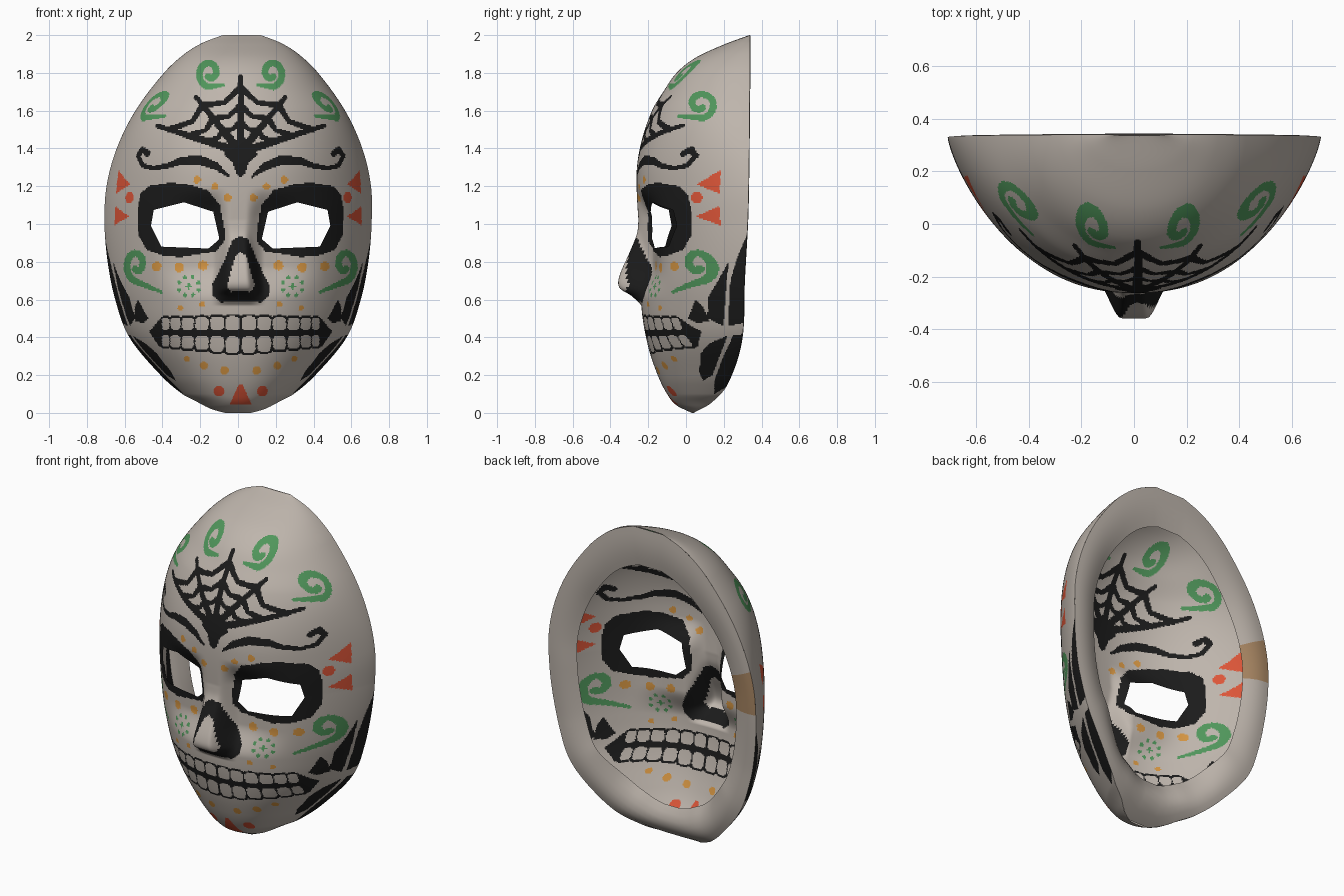
import bpy, bmesh, math

if "Cube" in bpy.data.objects:
    bpy.data.objects.remove(bpy.data.objects["Cube"])

# ---- colours
def mat(name, rgb):
    m = bpy.data.materials.new(name)
    m.diffuse_color = (*rgb, 1)
    m.use_nodes = True
    m.node_tree.nodes["Principled BSDF"].inputs["Base Color"].default_value = m.diffuse_color
    return m

MATS = [mat("bone", (.515, .462, .413)), mat("black", (.011, .011, .011)),
        mat("green", (.08, .305, .105)), mat("orange", (.66, .30, .055)),
        mat("red", (.72, .092, .04)), mat("tan", (.41, .25, .13))]
BONE, BLACK, GREEN, ORANGE, RED, TAN = range(6)
MID = .014                      # centre line of the painting

# ---- smooth profile curves over height
def curve(pts):
    n = len(pts)
    sl = []
    for i in range(n):
        p, q = pts[max(i - 1, 0)], pts[min(i + 1, n - 1)]
        sl.append((q[1] - p[1]) / (q[0] - p[0]))

    def f(z):
        z = min(max(z, pts[0][0]), pts[-1][0])
        i = 0
        while i < n - 2 and z > pts[i + 1][0]:
            i += 1
        (a, u), (b, v) = pts[i], pts[i + 1]
        h = b - a
        t = (z - a) / h
        return (u * (1 + 2 * t) * (1 - t) ** 2 + sl[i] * h * t * (1 - t) ** 2
                + v * t * t * (3 - 2 * t) + sl[i + 1] * h * t * t * (t - 1))
    return f

def ramp(v, a, b):
    t = min(max((v - a) / (b - a), 0), 1)
    return t * t * (3 - 2 * t)

half_width = curve([(0, .07), (.02, .14), (.06, .22), (.1, .295), (.2, .41), (.4, .575), (.6, .65),
                    (.8, .69), (1, .707), (1.2, .70), (1.4, .65), (1.6, .555), (1.8, .408),
                    (1.9, .302), (1.96, .205), (2, .1)])
front_y = curve([(0, .03), (.04, -.05), (.1, -.1), (.2, -.15), (.35, -.2), (.55, -.235), (.9, -.245),
                 (1.25, -.262), (1.42, -.24), (1.6, -.18), (1.7, -.12), (1.8, -.05), (1.88, .05),
                 (1.95, .2), (2, .335)])
rim_y = curve([(0, .04), (.05, .13), (.15, .22), (.38, .295), (.7, .31), (1.1, .33), (2, .34)])
nose_h = curve([(.57, 0), (.62, .05), (.66, .11), (.72, .112), (.85, .055), (.95, .012), (1.02, 0)])
nose_w = curve([(.57, .15), (.7, .14), (.9, .085), (1.02, .07)])

def lean(z):
    return .02 * max(z - 1, 0)

def surf_y(x, z):
    a = abs(x - lean(z))
    t = min(a / half_width(z), 1)
    yr, k = rim_y(z), ramp(z, 1.15, 1.65)
    y = yr - (yr - front_y(z)) * (1 - t ** (2.3 - .3 * k)) ** (.77 - .27 * k)
    # sockets and cheeks sink beside the nose
    y += .06 * ramp(z, .6, .78) * ramp(z, 1.2, 1.03) * ramp(a, .04, .14) * ramp(a, .46, .16)
    if .57 < z < 1.02:
        w = nose_w(z)
        y -= max(nose_h(z), 0) * ramp(w - a, 0, w * .65)
    return y

# ---- painted shapes: (side view?, bounds, test, colour); the first hit wins
paint = []

def inside(pts, u, v):
    hit = False
    for (a, b), (c, d) in zip(pts, pts[1:] + pts[:1]):
        if (b > v) != (d > v) and u < (c - a) * (v - b) / (d - b) + a:
            hit = not hit
    return hit

def nearest(p, q, u, v):
    dx, dz = q[0] - p[0], q[1] - p[1]
    t = min(max(((u - p[0]) * dx + (v - p[1]) * dz) / (dx * dx + dz * dz + 1e-12), 0), 1)
    px, pz = p[0] + t * dx, p[1] + t * dz
    return math.hypot(u - px, v - pz), t, px, pz

def add(col, pts, test, pad=0, side=False):
    us, vs = [p[0] for p in pts], [p[1] for p in pts]
    paint.append((side, (min(us) - pad, max(us) + pad, min(vs) - pad, max(vs) + pad), test, col))

def poly(col, pts, side=False):
    add(col, pts, lambda u, v: inside(pts, u, v), 0, side)

def dot(col, u0, v0, r, side=False):
    add(col, [(u0, v0)], lambda u, v: math.hypot(u - u0, v - v0) < r, r, side)

def stroke(col, pts, widths, side=False):
    def test(u, v):
        for i in range(len(pts) - 1):
            d, t, _, _ = nearest(pts[i], pts[i + 1], u, v)
            if d < widths[i] + t * (widths[i + 1] - widths[i]):
                return True
        return False
    add(col, pts, test, max(widths), side)

def block(col, u0, v0, w, h):
    add(col, [(u0 - w, v0 - h), (u0 + w, v0 + h)],
        lambda u, v: abs((u - u0) / w) ** 3.5 + abs((v - v0) / h) ** 3.5 < 1)

def swirl(u0, v0, ru, rv, tail, side=False):
    pts = []
    for i in range(23):
        a, r = math.radians(300 - 380 * i / 22), .3 + .7 * i / 22
        pts.append((u0 + ru * r * math.cos(a), v0 + rv * r * math.sin(a)))
    stroke(GREEN, pts + [tail], [.018] * 23 + [.008], side)

# nose and eye surrounds
poly(BONE, [(-.01, .86), (.03, .83), (.06, .72), (.075, .67), (.05, .64), (-.01, .65)])
poly(BLACK, [(-.01, .94), (.04, .92), (.09, .8), (.15, .68), (.15, .62), (.11, .585), (-.01, .592)])
poly(BLACK, [(.085, .97), (.11, 1.1), (.175, 1.18), (.28, 1.21), (.37, 1.22), (.49, 1.2), (.53, 1.16),
             (.545, 1.08), (.54, .94), (.50, .865), (.42, .835), (.32, .825), (.13, .855), (.085, .91)])
eye_hole = [(.112, .92), (.145, 1.065), (.3, 1.115), (.46, 1.075), (.475, .99), (.42, .88), (.17, .87)]

# teeth, lips line and mouth corner
teeth = [(.043, .037), (.125, .037), (.205, .035), (.28, .032), (.345, .027), (.397, .02)]
for grow, col in ((0, BONE), (.011, BLACK)):
    for c, w in teeth:
        block(col, c, .475 - .01 * c, w + grow, .039 - .02 * c + grow)
        block(col, c, .358 + .06 * c, w + grow, .046 - .04 * c + grow)
stroke(BLACK, [(-.01, .42), (.45, .425)], [.016, .016])
poly(BLACK, [(.40, .42), (.425, .5), (.485, .43), (.43, .35)])

# forehead web: spokes, sagging rings, point between the brows
hub = (0, 1.38)
tips = [(0, 1.78), (.235, 1.67), (.44, 1.52)]
def along(p, f):
    return (hub[0] + (p[0] - hub[0]) * f, hub[1] + (p[1] - hub[1]) * f)
for t in tips:
    stroke(BLACK, [hub, t], [.024, .012])
for f in (.86, .62, .4):
    for p, q in zip(tips, tips[1:]):
        m = ((p[0] + q[0]) / 2, (p[1] + q[1]) / 2)
        stroke(BLACK, [along(p, f), along(m, f * .88), along(q, f)], [.017, .012, .017])
poly(BLACK, [(-.01, 1.235), (.02, 1.26), (.04, 1.32), (.09, 1.37), (.06, 1.41), (-.01, 1.43)])

# brows with curled ends
stroke(BLACK, [(.06, 1.25), (.13, 1.305), (.22, 1.34), (.31, 1.335), (.38, 1.31), (.46, 1.295),
               (.52, 1.31), (.543, 1.36), (.52, 1.395), (.495, 1.375)],
       [.005, .02, .025, .02, .014, .012, .012, .012, .014, .018])

# green swirls (the outer forehead pair laid out in side view) and cheek flowers
swirl(.163, 1.8, .064, .075, (.09, 1.735))
swirl(.075, 1.635, .082, .075, (-.04, 1.57), True)
swirl(.55, .785, .06, .088, (.42, .64))
for k in range(8):
    a = k * math.pi / 4 + .39
    dot(GREEN, .275 + .055 * math.cos(a), .67 + .05 * math.sin(a), .011)
block(GREEN, .275, .67, .02, .006)
block(GREEN, .275, .67, .006, .02)

# orange dots
for u, v, r in [(.23, 1.235, .02), (.137, 1.2, .018), (.068, 1.14, .021), (.2, .78, .026), (.325, .77, .025),
                (.445, .775, .025), (.205, .575, .016), (.32, .555, .014), (.285, .285, .015),
                (.195, .25, .021), (.085, .225, .022)]:
    dot(ORANGE, u, v, r)

# red chin and temple marks
poly(RED, [(-.01, .155), (.01, .15), (.058, .045), (-.01, .045)])
dot(RED, .115, .115, .028)
poly(RED, [(.055, 1.21), (.185, 1.285), (.178, 1.16)], True)
poly(RED, [(.055, 1.04), (.175, 1.095), (.185, .99)], True)
dot(RED, .057, 1.14, .03, True)

# black jaw web panels, laid out in side view
poly(BLACK, [(.33, .96), (.27, .82), (.235, .70), (.222, .46), (.33, .48)], True)
poly(BLACK, [(.225, .80), (.17, .70), (.115, .61), (.115, .50), (.198, .46), (.208, .6)], True)
poly(BLACK, [(.05, .60), (.09, .56), (.125, .485), (.06, .475), (.01, .50)], True)
poly(BLACK, [(.32, .42), (.25, .41), (.19, .28), (.15, .17), (.15, .10), (.25, .16), (.32, .36)], True)
poly(BLACK, [(.22, .41), (.13, .37), (.08, .32), (.07, .22), (.09, .17), (.14, .2)], True)

def colour_at(x, y, z):
    a = abs(x - MID)
    for side, (u0, u1, v0, v1), test, col in paint:
        u = y if side else a
        if v0 <= z <= v1 and u0 <= u <= u1 and test(u, z):
            return col
    return BONE

# ---- object helper
def make(name, verts, faces, cols):
    me = bpy.data.meshes.new(name)
    me.from_pydata(verts, [], faces)
    for m in MATS:
        me.materials.append(m)
    for p, c in zip(me.polygons, cols):
        p.material_index = c
        p.use_smooth = True
    ob = bpy.data.objects.new(name, me)
    bpy.context.collection.objects.link(ob)
    return ob

# ---- mask shell: fine sheet coloured by the painted shapes, eye holes left open
NX, NZ = 260, 340
heights = [.55 * 2 * j / NZ + .45 * (1 - math.cos(math.pi * j / NZ)) for j in range(NZ + 1)]
verts, faces, cols = [], [], []
for z in heights:
    w = half_width(z)
    for i in range(NX + 1):
        x = w * math.sin(math.pi * (i / NX - .5)) + lean(z)
        verts.append((x, surf_y(x, z), z))
for j in range(NZ):
    for i in range(NX):
        k = j * (NX + 1) + i
        f = (k, k + 1, k + NX + 2, k + NX + 1)
        x, y, z = [sum(verts[n][c] for n in f) / 4 for c in range(3)]
        if .85 < z < 1.13 and inside(eye_hole, abs(x - MID), z):
            continue
        faces.append(f)
        cols.append(colour_at(x, y, z))
shell = make("mask_shell", verts, faces, cols)

# tidy the eye openings so they follow straight edges
bm = bmesh.new()
bm.from_mesh(shell.data)
bmesh.ops.delete(bm, geom=[v for v in bm.verts if not v.link_faces], context='VERTS')
for v in bm.verts:
    a = abs(v.co.x - MID)
    if v.is_boundary and a < .55 and .8 < v.co.z < 1.2:
        s = 1 if v.co.x > MID else -1
        _, _, u, z = min(nearest(p, q, a, v.co.z) for p, q in zip(eye_hole, eye_hole[1:] + eye_hole[:1]))
        v.co = (MID + s * u, surf_y(MID + s * u, z), z)
bm.to_mesh(shell.data)
bm.free()

# ---- rolled rim turning inward behind the edge, with one tan patch
edge = [(half_width(z), z) for z in heights[::4]]
edge += [(-x, z) for x, z in reversed(edge)]
n, steps = len(edge), 6
verts, faces, cols = [], [], []
for s in range(steps + 1):
    f = s / steps
    for x, z in edge:
        zz = 1 + (z - 1) * (1 - (.24 if z > 1 else .225) * f)
        dip = .035 - .02 * ramp(z, 1.5, 2) + .08 * ramp(z, .4, .1)
        verts.append((x * (1 - (.24 if x > 0 else .225) * f) + lean(z),
                      rim_y(zz) + .006 * math.sin(math.pi * f) - dip * f * f, zz))
for s in range(steps):
    for k in range(n):
        q = (k + 1) % n
        faces.append((s * n + k, s * n + n + k, s * n + n + q, s * n + q))
        x, z = edge[k]
        cols.append(TAN if x < 0 and 1.05 < z < 1.32 else BONE)
make("rim", verts, faces, cols)
